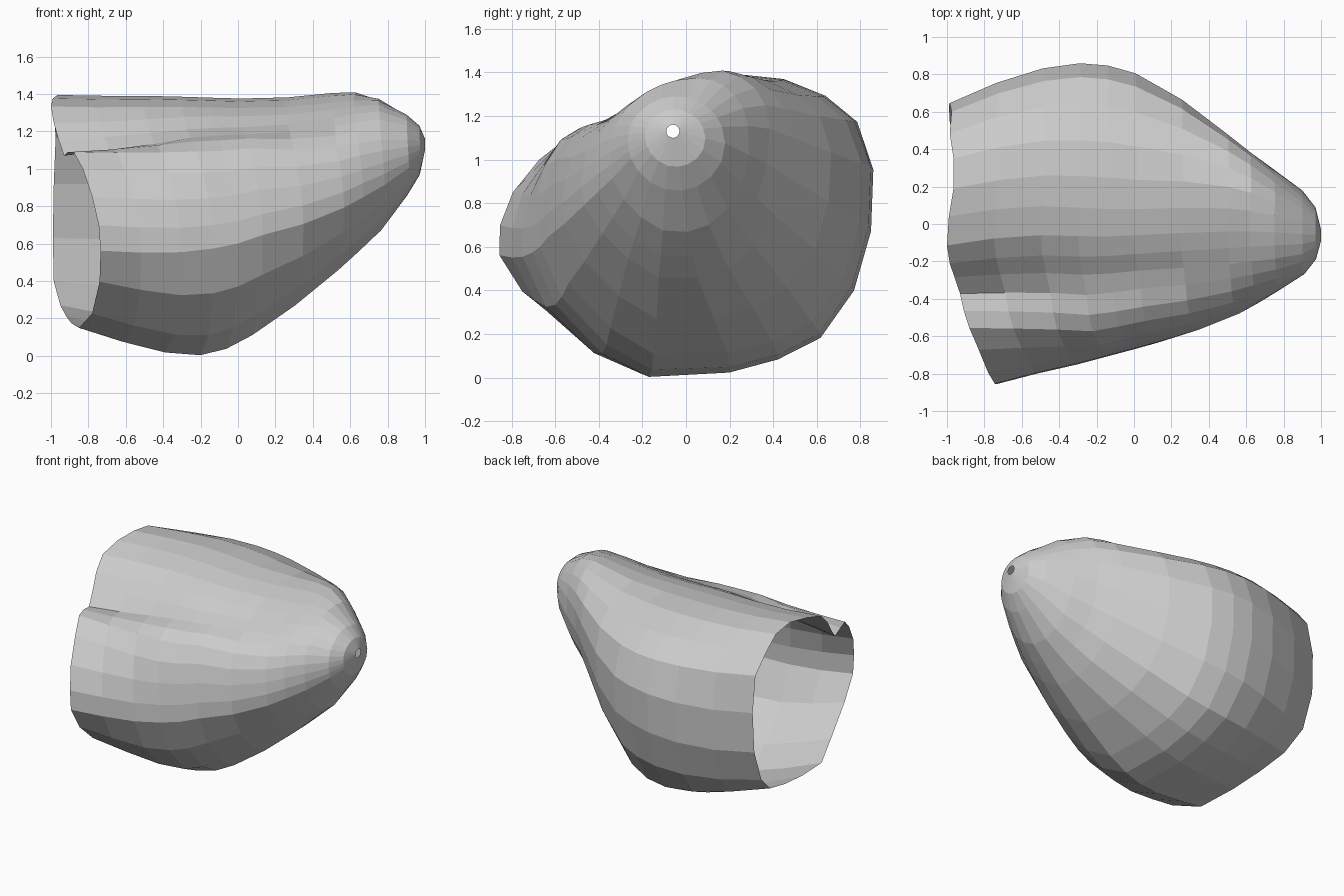
import bpy, bmesh
from mathutils import Vector

# Cross-section at the open end: y, z and the x where the rim is cut
RIM = [
    (-.86, .56, -.735), (-.855, .70, -.745), (-.78, .85, -.78), (-.64, 1.0, -.83),
    (-.52, 1.085, -.88), (-.43, 1.08, -.91), (-.34, 1.06, -.93), (-.25, 1.15, -.96),
    (-.17, 1.24, -.985), (-.07, 1.33, -1.0), (.08, 1.375, -.99), (.22, 1.395, -.965),
    (.38, 1.37, -.965), (.52, 1.30, -.985), (.63, 1.16, -.975), (.68, .90, -.985),
    (.67, .60, -.99), (.58, .36, -.985), (.42, .24, -.95), (.20, .19, -.92),
    (-.05, .16, -.89), (-.33, .15, -.85), (-.55, .25, -.78), (-.76, .42, -.74)]

# Cross-section at the middle: y, z
MIDDLE = [
    (-.67, .60), (-.665, .72), (-.64, .86), (-.60, .99), (-.53, 1.10), (-.45, 1.155),
    (-.35, 1.18), (-.25, 1.22), (-.16, 1.28), (-.06, 1.325), (.08, 1.36), (.24, 1.375),
    (.42, 1.36), (.60, 1.29), (.74, 1.18), (.81, .98), (.80, .72), (.73, .46),
    (.59, .24), (.41, .14), (.20, .08), (-.15, .06), (-.36, .16), (-.57, .37)]

# Cross-section near the nose: y, z
NOSE = [
    (-.44, .82), (-.45, .90), (-.44, .98), (-.42, 1.06), (-.385, 1.13), (-.33, 1.19),
    (-.27, 1.24), (-.20, 1.285), (-.12, 1.325), (-.04, 1.36), (.07, 1.395), (.17, 1.41),
    (.25, 1.385), (.32, 1.33), (.37, 1.25), (.385, 1.14), (.37, .98), (.325, .82),
    (.25, .69), (.15, .59), (.03, .54), (-.12, .535), (-.25, .60), (-.36, .70)]

# Extents along the shell: x, y min, y max, z min, z max
STATIONS = [
    (-1.0, -.91, .64, .20, 1.395), (-.75, -.86, .75, .115, 1.39),
    (-.5, -.795, .83, .04, 1.39), (-.3, -.75, .86, 0, 1.385),
    (-.15, -.71, .85, .005, 1.38), (0, -.67, .81, .06, 1.375),
    (.25, -.60, .67, .225, 1.38), (.5, -.51, .48, .425, 1.405),
    (.62, -.45, .385, .535, 1.41), (.75, -.37, .29, .65, 1.375),
    (.9, -.28, .18, .85, 1.29), (.97, -.20, .09, .96, 1.23),
    (1.0, -.09, -.03, 1.10, 1.16)]


def fit(points, y0, y1, z0, z1):
    """Stretch a 2D outline to the given extents."""
    ys, zs = [p[0] for p in points], [p[1] for p in points]
    a, b, c, d = min(ys), max(ys), min(zs), max(zs)
    return [Vector((y0 + (y1 - y0) * (y - a) / (b - a),
                    z0 + (z1 - z0) * (z - c) / (d - c))) for y, z in zip(ys, zs)]


def extents(x):
    for lo, hi in zip(STATIONS, STATIONS[1:]):
        if x <= hi[0]:
            f = (x - lo[0]) / (hi[0] - lo[0])
            return [u + (v - u) * f for u, v in zip(lo[1:], hi[1:])]
    return STATIONS[-1][1:]


def ramp(x, start, end):
    return min(1, max(0, (x - start) / (end - start)))


folded, middle, nose = (fit(s, -1, 1, -1, 1) for s in (RIM, MIDDLE, NOSE))
rounded = fit([p.normalized() for p in nose], -1, 1, -1, 1)


def section(x):
    """Folded outline at the rim, lopsided in the middle, oval at the tip."""
    a, b, c = ramp(x, -.95, -.2), ramp(x, .1, .6), ramp(x, .6, .92)
    outline = [f.lerp(m, a).lerp(s, b).lerp(r, c)
               for f, m, s, r in zip(folded, middle, nose, rounded)]
    return fit(outline, *extents(x))


# Shell: rings follow the slanted rim and become upright at the tip
bm = bmesh.new()
rings = []
for station in STATIONS:
    t = (station[0] + 1) / 2
    ring = []
    for j, (_, _, rim_x) in enumerate(RIM):
        x = rim_x + (1 - rim_x) * t
        y, z = section(x)[j]
        ring.append(bm.verts.new((x, y, z)))
    rings.append(ring)

n = len(RIM)
for a, b in zip(rings, rings[1:]):
    for j in range(n):
        k = (j + 1) % n
        bm.faces.new((a[j], a[k], b[k], b[j]))
bmesh.ops.recalc_face_normals(bm, faces=bm.faces)

mesh = bpy.data.meshes.new("open_shell")
bm.to_mesh(mesh)
bm.free()
bpy.context.collection.objects.link(bpy.data.objects.new("open_shell", mesh))
